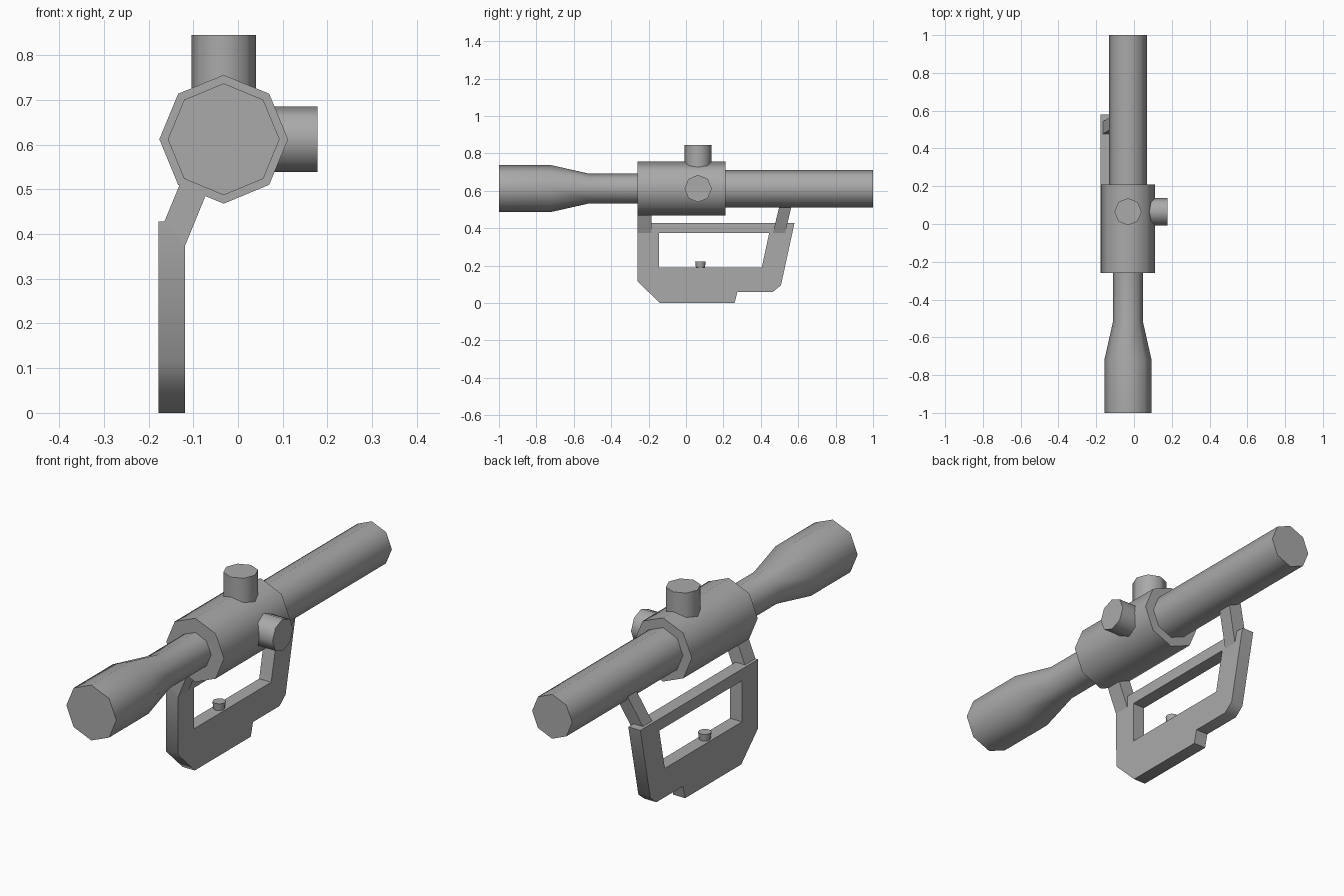
import bpy, bmesh, math
from mathutils import Matrix, Vector

if "Cube" in bpy.data.objects:
    bpy.data.objects.remove(bpy.data.objects["Cube"], do_unlink=True)

AXIS_X, AXIS_Z = -0.032, 0.612
KNOB_Y = 0.065

metal = bpy.data.materials.new("grey metal")
metal.use_nodes = True
GREY = (0.4, 0.4, 0.4, 1)
metal.diffuse_color = GREY
metal.node_tree.nodes["Principled BSDF"].inputs["Base Color"].default_value = GREY


def finish(name, bm):
    bmesh.ops.recalc_face_normals(bm, faces=bm.faces)
    mesh = bpy.data.meshes.new(name)
    bm.to_mesh(mesh)
    bm.free()
    mesh.materials.append(metal)
    obj = bpy.data.objects.new(name, mesh)
    bpy.context.collection.objects.link(obj)
    bpy.ops.object.select_all(action="DESELECT")
    obj.select_set(True)
    bpy.context.view_layer.objects.active = obj
    bpy.ops.object.shade_smooth_by_angle(angle=math.radians(50))
    return obj


def turned(name, profile, origin, direction):
    """Eight-sided solid from (distance, radius) pairs along a direction."""
    bm = bmesh.new()
    turn = Vector((0, 0, 1)).rotation_difference(Vector(direction)).to_matrix()
    rings = []
    for dist, rad in profile:
        ring = []
        for i in range(8):
            a = i * math.tau / 8
            p = Vector((rad * math.cos(a), rad * math.sin(a), dist))
            ring.append(bm.verts.new(turn @ p + Vector(origin)))
        rings.append(ring)
    for low, high in zip(rings, rings[1:]):
        for i in range(8):
            j = (i + 1) % 8
            bm.faces.new((low[i], low[j], high[j], high[i]))
    bm.faces.new(rings[0])
    bm.faces.new(rings[-1])
    return finish(name, bm)


def plate(name, loops, x0, x1):
    """Slab with (y, z) outline loops, later loops being holes."""
    bm = bmesh.new()
    edges = []
    for loop in loops:
        verts = [bm.verts.new((x0, y, z)) for y, z in loop]
        edges += [bm.edges.new((v, verts[i - 1])) for i, v in enumerate(verts)]
    bmesh.ops.triangle_fill(bm, edges=edges, use_beauty=True)
    out = bmesh.ops.extrude_face_region(bm, geom=bm.faces[:])
    moved = [g for g in out["geom"] if isinstance(g, bmesh.types.BMVert)]
    bmesh.ops.translate(bm, verts=moved, vec=(x1 - x0, 0, 0))
    return finish(name, bm)


def leg(name, y0, y1, lean):
    """Slanted strut; lean shifts y for each unit of height."""
    section = [(-0.165, 0.427), (-0.118, 0.375), (-0.038, 0.57), (-0.106, 0.57)]
    bm = bmesh.new()
    ends = [[bm.verts.new((x, y + lean * (z - 0.375), z)) for x, z in section]
            for y in (y0, y1)]
    for end in ends:
        bm.faces.new(end)
    for i in range(4):
        bm.faces.new((ends[0][i - 1], ends[0][i], ends[1][i], ends[1][i - 1]))
    return finish(name, bm)


# Sight tubes and central housing
centre = (AXIS_X, 0, AXIS_Z)
turned("front_tube", [(-1, 0.125), (-0.72, 0.125), (-0.52, 0.08), (-0.25, 0.08)],
       centre, (0, 1, 0))
turned("housing", [(-0.26, 0.144), (0.21, 0.144)], centre, (0, 1, 0))
turned("rear_tube", [(0.2, 0.1), (1, 0.1)], centre, (0, 1, 0))

# Adjustment knobs
knob_base = (AXIS_X, KNOB_Y, AXIS_Z)
turned("top_knob", [(0.1, 0.072), (0.233, 0.072)], knob_base, (0, 0, 1))
turned("side_knob", [(0.1, 0.073), (0.21, 0.073)], knob_base, (1, 0, 0))

# Mounting bracket
outline = [(-0.26, 0.428), (-0.258, 0.115), (-0.14, 0), (0.26, 0), (0.275, 0.06),
           (0.465, 0.06), (0.508, 0.095), (0.58, 0.428)]
window = [(-0.145, 0.375), (-0.145, 0.19), (0.405, 0.19), (0.445, 0.375)]
plate("bracket_frame", [outline, window], -0.178, -0.118)
leg("front_leg", -0.26, -0.185, 0)
leg("rear_leg", 0.465, 0.53, 0.24)
turned("bracket_button", [(0.18, 0.023), (0.222, 0.028)],
       (-0.148, 0.077, 0), (0, 0, 1))
